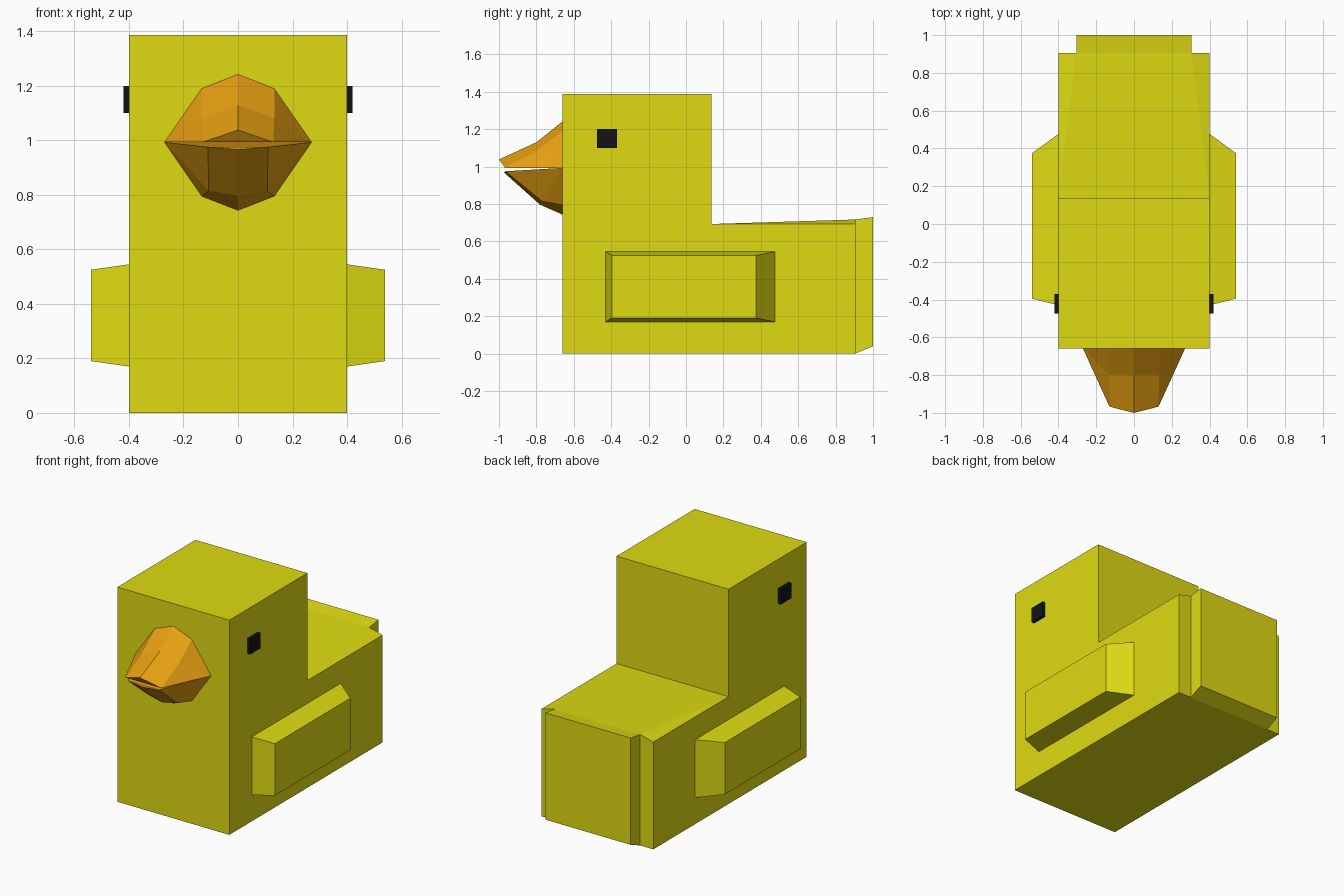
import bpy, bmesh

if "Cube" in bpy.data.objects:
    bpy.data.objects.remove(bpy.data.objects["Cube"])


def material(name, rgb):
    m = bpy.data.materials.new(name)
    m.diffuse_color = (*rgb, 1)
    m.use_nodes = True
    m.node_tree.nodes["Principled BSDF"].inputs["Base Color"].default_value = m.diffuse_color
    return m


YELLOW = material("yellow", (0.74, 0.71, 0.006))
ORANGE = material("orange", (0.80, 0.35, 0.006))
BLACK = material("black", (0.007, 0.007, 0.007))


def finish(name, bm, mat):
    bmesh.ops.remove_doubles(bm, verts=bm.verts, dist=1e-5)
    bmesh.ops.recalc_face_normals(bm, faces=bm.faces)
    me = bpy.data.meshes.new(name)
    bm.to_mesh(me)
    bm.free()
    me.materials.append(mat)
    ob = bpy.data.objects.new(name, me)
    bpy.context.collection.objects.link(ob)
    return ob


def add_face(bm, pts):
    return bm.faces.new([bm.verts.new(p) for p in pts])


def loft(rings):
    """Closed solid between equal-length rings of points."""
    bm = bmesh.new()
    n = len(rings[0])
    for a, b in zip(rings, rings[1:]):
        for i in range(n):
            j = (i + 1) % n
            add_face(bm, (a[i], a[j], b[j], b[i]))
    add_face(bm, rings[0])
    add_face(bm, rings[-1])
    return bm


def prism(profile, half):
    """Side profile (y, z) spread across x."""
    return loft([[(x, y, z) for y, z in profile] for x in (-half, half)])


def side_block(x0, x1, base, outer):
    """Block on a side wall; base and outer are (y0, y1, z0, z1)."""
    def ring(x, r):
        return [(x, r[0], r[2]), (x, r[1], r[2]), (x, r[1], r[3]), (x, r[0], r[3])]
    return loft([ring(x0, base), ring(x1, outer)])


# Body and head: one stepped block, its back deck rising gently to the tail
bm = prism([(-0.66, 0), (0.905, 0), (0.905, 0.693), (0.137, 0.693),
            (0.137, 1.387), (-0.66, 1.387)], 0.40)
deck = [f for f in bm.faces if all(abs(v.co.z - 0.693) < 1e-4 for v in f.verts)]
bmesh.ops.delete(bm, geom=deck, context='FACES')
front = [(s * 0.40, 0.137, 0.693) for s in (-1, 1)]
corner = [(s * 0.40, 0.905, 0.693) for s in (-1, 1)]
raised = [(s * 0.305, 0.905, 0.717) for s in (-1, 1)]
add_face(bm, (front[0], front[1], raised[1], raised[0]))
for f, c, r in zip(front, corner, raised):
    add_face(bm, (f, c, r))
add_face(bm, (corner[0], corner[1], raised[1], raised[0]))
finish("body", bm, YELLOW)

# Tail: narrower block behind the body
finish("tail", prism([(0.80, 0.05), (0.905, 0), (1.0, 0.04), (1.0, 0.73),
                      (0.905, 0.717), (0.80, 0.65)], 0.305), YELLOW)

# Wings and eyes on both sides
for side, s in (("left", 1), ("right", -1)):
    finish("wing_" + side, side_block(s * 0.40, s * 0.54,
           (-0.43, 0.477, 0.17, 0.545), (-0.395, 0.375, 0.19, 0.525)), YELLOW)
    eye = (-0.475, -0.37, 1.10, 1.20)
    finish("eye_" + side, side_block(s * 0.38, s * 0.42, eye, eye), BLACK)


# Beak: each half is a faceted shell closed by a flat mouth face
def beak_half(name, corner, side, centre):
    """corner: outer base point; side, centre: points from base to tip."""
    bm = bmesh.new()

    def flip(p):
        return (-p[0], p[1], p[2])

    for m in (lambda p: p, flip):
        for i in range(2):
            add_face(bm, [m(p) for p in (centre[i], side[i], side[i + 1], centre[i + 1])])
            add_face(bm, [m(p) for p in (corner, side[i], side[i + 1])])
    tip = side[-1]
    add_face(bm, (tip, centre[-1], flip(tip)))
    add_face(bm, (corner, tip, flip(tip), flip(corner)))
    add_face(bm, (corner, side[0], centre[0], flip(side[0]), flip(corner)))
    finish(name, bm, ORANGE)


beak_half("upper_beak", (0.27, -0.66, 0.993),
          [(0.133, -0.66, 1.19), (0.133, -0.80, 1.083), (0.13, -0.967, 0.993)],
          [(0, -0.66, 1.242), (0, -0.80, 1.13), (0, -1.0, 1.038)])
beak_half("lower_beak", (0.27, -0.66, 0.993),
          [(0.133, -0.66, 0.795), (0.108, -0.77, 0.815), (0.11, -0.965, 0.975)],
          [(0, -0.66, 0.743), (0, -0.78, 0.796), (0, -0.972, 0.967)])
